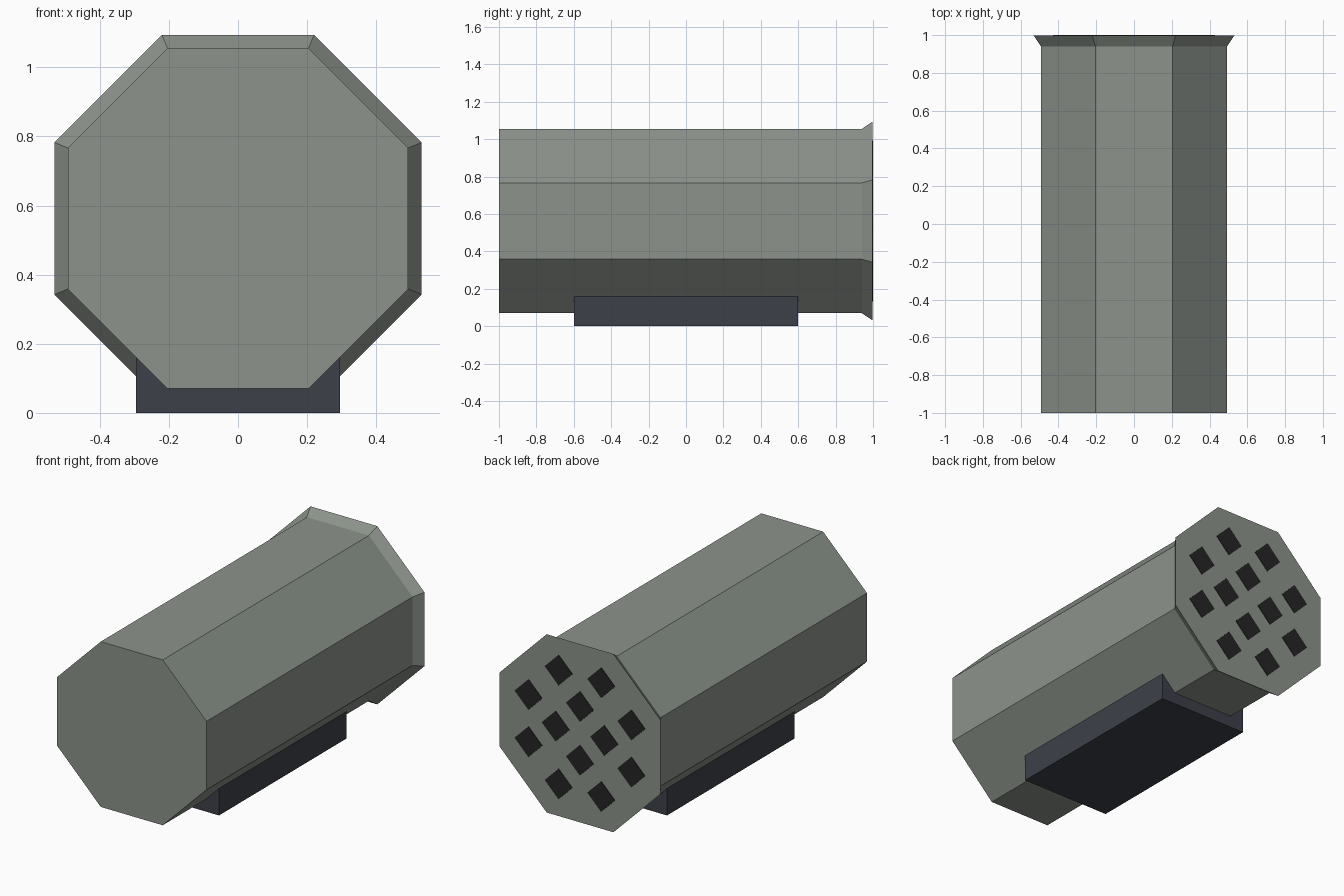
import bpy, bmesh, math
from mathutils import Matrix

cube = bpy.data.objects.get("Cube")
if cube:
    bpy.data.objects.remove(cube, do_unlink=True)

AXIS_Z = 0.5625
BACK = 0.997


def material(name, rgb):
    m = bpy.data.materials.new(name)
    m.use_nodes = True
    m.diffuse_color = (*rgb, 1)
    bsdf = next(n for n in m.node_tree.nodes if n.type == 'BSDF_PRINCIPLED')
    bsdf.inputs["Base Color"].default_value = (*rgb, 1)
    return m


def finish(name, bm, mat):
    bmesh.ops.recalc_face_normals(bm, faces=bm.faces[:])
    mesh = bpy.data.meshes.new(name)
    bm.to_mesh(mesh)
    bm.free()
    mesh.materials.append(mat)
    obj = bpy.data.objects.new(name, mesh)
    bpy.context.collection.objects.link(obj)
    return obj


def prism(name, sides, turn, rings, mat, x=0, z=AXIS_Z):
    """Loft regular polygons along y; rings are (y, radius)."""
    bm = bmesh.new()
    loops = []
    for y, r in rings:
        angles = [turn + math.tau * i / sides for i in range(sides)]
        loops.append([bm.verts.new((x + r * math.cos(a), y, z + r * math.sin(a)))
                      for a in angles])
    for a, b in zip(loops, loops[1:]):
        for i in range(sides):
            j = (i + 1) % sides
            bm.faces.new((a[i], a[j], b[j], b[i]))
    bm.faces.new(loops[0])
    bm.faces.new(loops[-1])
    return finish(name, bm, mat)


green = material("grey_green", (0.262, 0.292, 0.258))
slate = material("dark_slate", (0.047, 0.051, 0.067))
black = material("port_black", (0.018, 0.018, 0.018))

# Octagonal casing with flared rear rim
corner = math.cos(math.pi / 8)
prism("casing", 8, math.pi / 8,
      [(-1, 0.4925 / corner), (0.94, 0.4925 / corner), (BACK, 0.531 / corner)], green)

# Mounting base
bm = bmesh.new()
bmesh.ops.create_cube(bm, size=1, matrix=Matrix.Translation((0, 0, 0.08))
                      @ Matrix.Diagonal((0.59, 1.2, 0.16, 1)))
finish("mounting_base", bm, slate)

# Diamond ports on the rear face: inner ring of four, outer ring of eight
for label, count, radius, start in (("inner", 4, 0.16, 0), ("outer", 8, 0.367, math.pi / 8)):
    for i in range(count):
        a = start + math.tau * i / count
        prism(f"{label}_port_{i + 1}", 4, 0, [(BACK - 0.002, 0.091), (1, 0.091)], black,
              radius * math.cos(a), AXIS_Z + radius * math.sin(a))
